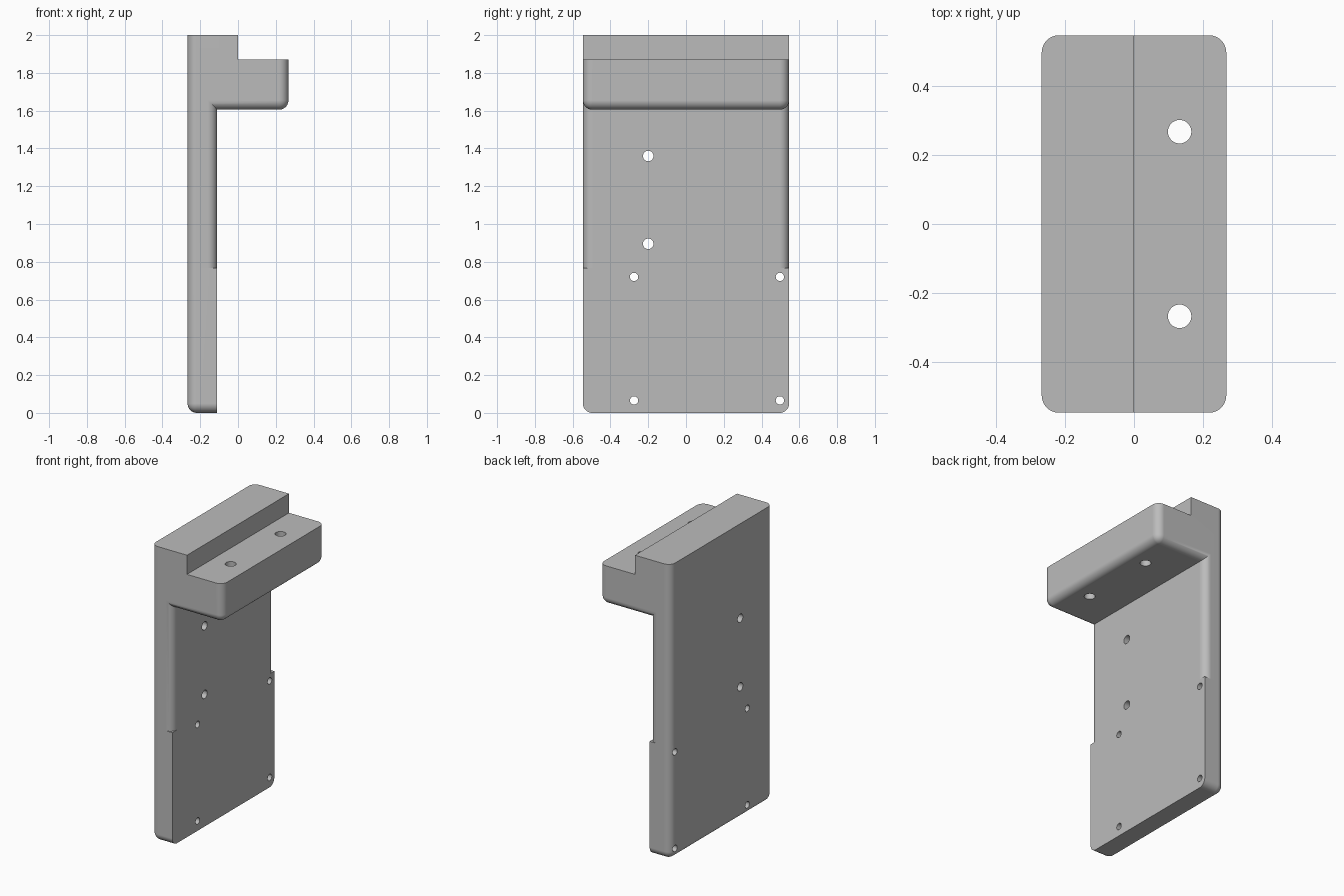
import bpy, bmesh
from math import pi
from mathutils import Matrix

if "Cube" in bpy.data.objects:
    bpy.data.objects.remove(bpy.data.objects["Cube"], do_unlink=True)

HALF = 0.546      # half width along y
BACK, FACE, FRONT = -0.267, -0.11, 0.267
SPLIT, RADIUS = 0.768, 0.05

grey = bpy.data.materials.new("plain grey")
grey.use_nodes = True
grey.diffuse_color = (0.5, 0.5, 0.5, 1)
for node in grey.node_tree.nodes:
    if node.type == 'BSDF_PRINCIPLED':
        node.inputs["Base Color"].default_value = grey.diffuse_color


def make_object(name, bm):
    mesh = bpy.data.meshes.new(name)
    bm.to_mesh(mesh)
    bm.free()
    mesh.materials.append(grey)
    obj = bpy.data.objects.new(name, mesh)
    bpy.context.collection.objects.link(obj)
    return obj


def rounded_prism(name, profile, side_edges, cross_edges):
    """Extrude an xz profile along y, rounding the chosen edges."""
    bm = bmesh.new()
    ends = [[bm.verts.new((x, y, z)) for x, z in profile] for y in (-HALF, HALF)]
    n = len(profile)
    for ring in ends:
        bm.faces.new(ring)
    for i in range(n):
        j = (i + 1) % n
        bm.faces.new((ends[0][i], ends[0][j], ends[1][j], ends[1][i]))
    bmesh.ops.recalc_face_normals(bm, faces=bm.faces[:])
    chosen = [bm.edges.get((r[i], r[(i + 1) % n])) for r in ends for i in side_edges]
    chosen += [bm.edges.get((ends[0][i], ends[1][i])) for i in cross_edges]
    bmesh.ops.bevel(bm, geom=chosen, offset=RADIUS, offset_type='OFFSET', segments=10,
                    profile=0.5, affect='EDGES', clamp_overlap=False)
    bmesh.ops.recalc_face_normals(bm, faces=bm.faces[:])
    return make_object(name, bm)


def drill(obj, holes):
    """Cut round holes: each is (centre, radius, axis)."""
    bm = bmesh.new()
    for centre, radius, axis in holes:
        turn = Matrix.Rotation(pi / 2, 4, 'Y') if axis == 'X' else Matrix.Identity(4)
        bmesh.ops.create_cone(bm, cap_ends=True, segments=32, radius1=radius,
                              radius2=radius, depth=0.8,
                              matrix=Matrix.Translation(centre) @ turn)
    cutter = make_object("hole_cutter", bm)
    cutter.hide_render = True
    mod = obj.modifiers.new("holes", 'BOOLEAN')
    mod.operation, mod.solver, mod.object = 'DIFFERENCE', 'EXACT', cutter
    bpy.ops.object.select_all(action='DESELECT')
    bpy.context.view_layer.objects.active = obj
    obj.select_set(True)
    bpy.ops.object.modifier_apply(modifier=mod.name)
    bpy.data.objects.remove(cutter, do_unlink=True)
    bpy.ops.object.shade_smooth_by_angle(angle=pi / 6)
    weighted = obj.modifiers.new("flat faces", 'WEIGHTED_NORMAL')
    weighted.keep_sharp = True


# Upper plate with the stepped ledge
upper = rounded_prism(
    "upper_plate_and_ledge",
    [(BACK, SPLIT), (FACE, SPLIT), (FACE, 1.605), (FRONT, 1.605),
     (FRONT, 1.87), (0, 1.87), (0, 2), (BACK, 2)],
    side_edges=(1, 2, 3, 7), cross_edges=(3,))
drill(upper, [((-0.19, -0.2, z), 0.028, 'X') for z in (0.895, 1.36)]
      + [((0.132, y, 1.75), 0.034, 'Z') for y in (-0.267, 0.267)])

# Lower plate with square front edges and four screw holes
lower = rounded_prism(
    "lower_plate",
    [(BACK, 0), (FACE, 0), (FACE, SPLIT), (BACK, SPLIT)],
    side_edges=(0, 3), cross_edges=(0,))
drill(lower, [((-0.19, y, z), 0.022, 'X') for y in (-0.275, 0.497) for z in (0.066, 0.72)])
